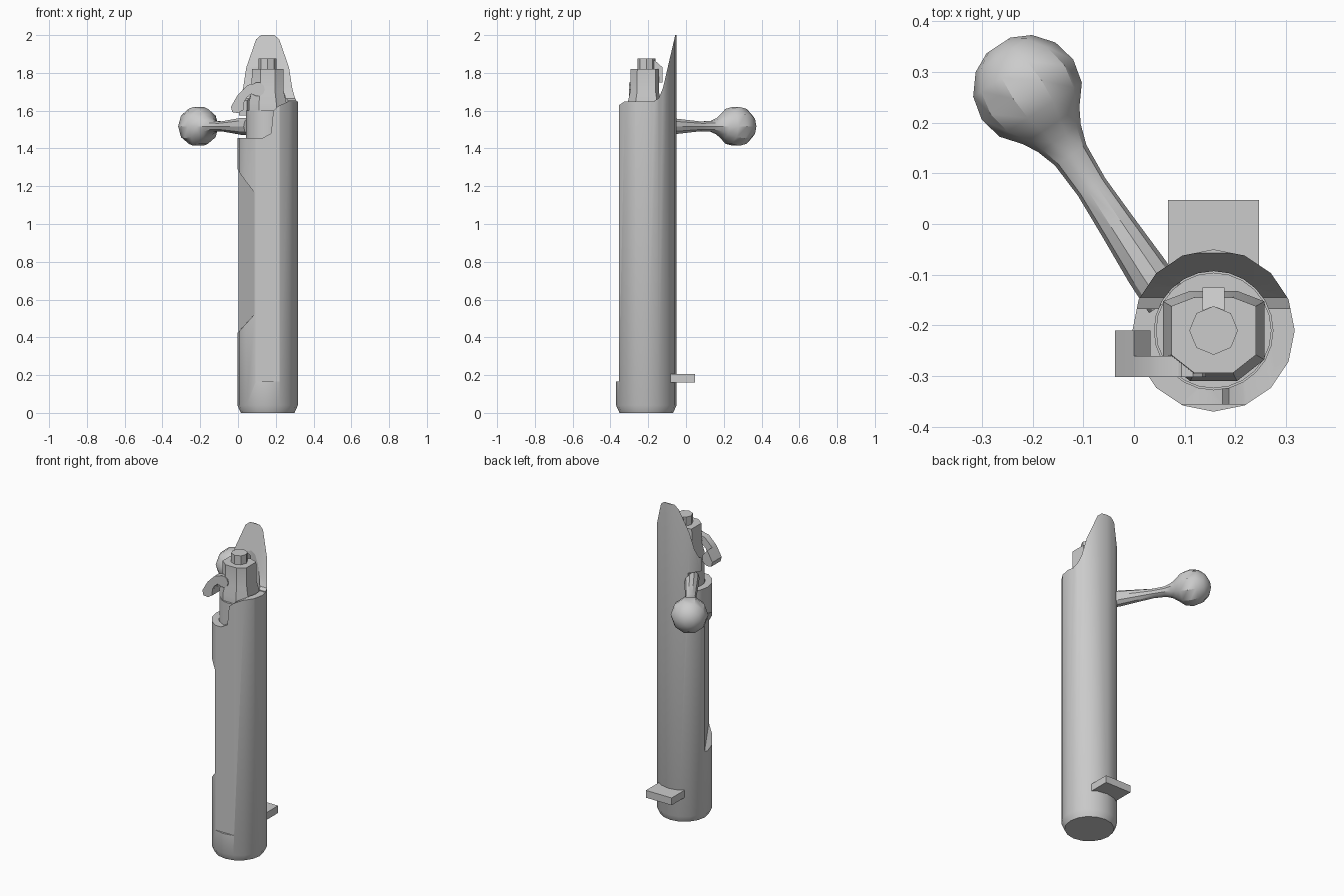
import bpy, math
from mathutils import Vector

if "Cube" in bpy.data.objects:
    bpy.data.objects.remove(bpy.data.objects["Cube"])

CX, CY = 0.157, -0.21   # tube axis


def loft(name, rings, smooth=True):
    """Closed skin through rings of equal point count."""
    n = len(rings[0])
    verts = [tuple(p) for r in rings for p in r]
    faces = [tuple(reversed(range(n)))]
    for i in range(len(rings) - 1):
        for j in range(n):
            k = (j + 1) % n
            faces.append((i*n + j, i*n + k, (i+1)*n + k, (i+1)*n + j))
    faces.append(tuple(range(len(verts) - n, len(verts))))
    me = bpy.data.meshes.new(name)
    me.from_pydata(verts, [], faces)
    ob = bpy.data.objects.new(name, me)
    bpy.context.collection.objects.link(ob)
    bpy.ops.object.select_all(action='DESELECT')
    ob.select_set(True)
    bpy.context.view_layer.objects.active = ob
    bpy.ops.object.mode_set(mode='EDIT')
    bpy.ops.mesh.select_all(action='SELECT')
    bpy.ops.mesh.normals_make_consistent(inside=False)
    bpy.ops.object.mode_set(mode='OBJECT')
    if smooth:
        bpy.ops.object.shade_smooth_by_angle(angle=math.radians(32))
    return ob


def tube(name, levels, n=16, x=CX, y=CY, turn=0):
    """Upright turned shape from (radius, z) levels."""
    ang = [2*math.pi*(i + turn)/n for i in range(n)]
    return loft(name, [[(x + r*math.cos(a), y + r*math.sin(a), z) for a in ang]
                       for r, z in levels])


def prism(name, pts, axis, a, b):
    """2D outline extruded along an axis from a to b."""
    put = {'x': lambda p, t: (t, p[0], p[1]),
           'y': lambda p, t: (p[0], t, p[1]),
           'z': lambda p, t: (p[0], p[1], t)}[axis]
    return loft(name, [[put(p, t) for p in pts] for t in (a, b)])


def rect(x0, x1, y0, y1):
    return [(x0, y0), (x1, y0), (x1, y1), (x0, y1)]


# Main tube with chamfered foot
body = tube("receiver_body", [(0.142, 0), (0.16, 0.04), (0.16, 2.0)])

# Cutters: bore, front flat, stepped mouth, sloped tang, handle slot
cutters = [
    tube("bore_cutter", [(0.117, 1.40), (0.117, 2.1)], 24),
    prism("front_flat_cutter", rect(0, 0.4, -0.5, -0.356), 'z', 0.165, 2.1),
    prism("mouth_cutter", [(-0.1, 1.455), (0.13, 1.455), (0.175, 1.48), (0.187, 1.6),
                           (0.215, 1.625), (0.265, 1.648), (0.4, 1.648), (0.4, 2.1),
                           (-0.1, 2.1)], 'y', -0.5, -0.168),
    prism("tang_cutter", [(-0.5, 1.648), (-0.18, 1.648), (-0.145, 1.665), (-0.122, 1.72),
                          (-0.057, 2.0), (-0.05, 2.1), (-0.5, 2.1)], 'x', -0.2, 0.5),
    prism("slot_cutter", rect(-0.1, 0.05, -0.5, 0), 'z', 1.456, 1.574),
]
# Flat side relief with sloping ends
p, q = Vector((0.09, -0.357)), Vector((0.003, -0.19))
along = (q - p).normalized()
out = Vector((along.y, -along.x))
if out.x > 0:
    out = -out
p, q = p - along*0.05, q + along*0.02
rings = []
for b, top in ((p, 1.13), (q, 1.30)):
    low = 0.55 if b is p else 0.42
    f = b + out*0.1
    rings.append([(b.x, b.y, low), (b.x, b.y, top),
                  (f.x, f.y, top + 0.1), (f.x, f.y, low - 0.1)])
cutters.append(loft("relief_cutter", rings, False))

for c in cutters:
    m = body.modifiers.new(c.name, 'BOOLEAN')
    m.operation, m.solver, m.object = 'DIFFERENCE', 'EXACT', c
bpy.context.view_layer.objects.active = body
for c in cutters:
    bpy.ops.object.modifier_apply(modifier=c.name)
    bpy.data.objects.remove(c)
bpy.ops.object.select_all(action='DESELECT')
body.select_set(True)
bpy.ops.object.shade_smooth_by_angle(angle=math.radians(32))

# Rear lug
prism("rear_lug", rect(0.067, 0.247, -0.09, 0.047), 'z', 0.16, 0.206)

# Inner cylinder, faceted cap and end pin
tube("inner_cylinder", [(0.114, 1.38), (0.114, 1.6)], 24)
cap = [(-0.087, -0.05), (-0.04, -0.087), (0.04, -0.087), (0.087, -0.05),
       (0.087, 0.05), (0.04, 0.068), (-0.04, 0.068), (-0.087, 0.05)]
loft("end_cap", [[(CX + x*s, CY + y*s, z) for x, y in cap]
                 for s, z in ((1.15, 1.58), (1.15, 1.64), (0.98, 1.70), (0.96, 1.82))])
tube("end_pin", [(0.048, 1.8), (0.048, 1.876)], 8)
prism("pin_key", [(-0.21, 1.75), (-0.125, 1.75), (-0.125, 1.83), (-0.17, 1.87),
                  (-0.21, 1.87)], 'x', 0.135, 0.178)


# Small lever: pivot boss, bent arm and thumb tab
def disc(name, x, z, r, y0, y1):
    pts = [(x + r*math.cos(i*math.pi/5), z + r*math.sin(i*math.pi/5)) for i in range(10)]
    return prism(name, pts, 'y', y0, y1)


disc("lever_boss", 0.105, 1.713, 0.037, -0.302, -0.258)
prism("lever_arm", [(0.105, 1.748), (0.05, 1.735), (0.0, 1.685), (-0.012, 1.65),
                    (0.03, 1.64), (0.045, 1.668), (0.07, 1.688), (0.105, 1.678)],
      'y', -0.302, -0.26)
prism("lever_tab", [(0.0, 1.685), (-0.015, 1.66), (-0.037, 1.62), (-0.03, 1.592),
                    (0.0, 1.587), (0.03, 1.605), (0.033, 1.645)], 'y', -0.302, -0.21)

# Handle: stem lofted into a round knob
ball = Vector((-0.21, 0.265, 1.517))
d = Vector((-0.26, 0.395, 0)).normalized()
side = Vector((d.y, -d.x, 0))
R = 0.108
prof = [(-0.50, 0.042, 0.048), (-0.43, 0.042, 0.047), (-0.32, 0.036, 0.036),
        (-0.23, 0.032, 0.027), (-0.155, 0.037, 0.03), (-0.115, 0.05, 0.045)]
prof += [(-R*math.cos(math.radians(t)), R*math.sin(math.radians(t)),
          R*math.sin(math.radians(t))) for t in (38, 64, 90, 116, 142, 165)]
rings = []
for s, w, h in prof:
    c = ball + d*s
    rings.append([c + side*w*math.cos(i*math.pi/5) + Vector((0, 0, h*math.sin(i*math.pi/5)))
                  for i in range(10)])
knob = loft("handle_with_knob", rings)
bpy.ops.object.shade_smooth_by_angle(angle=math.radians(50))
